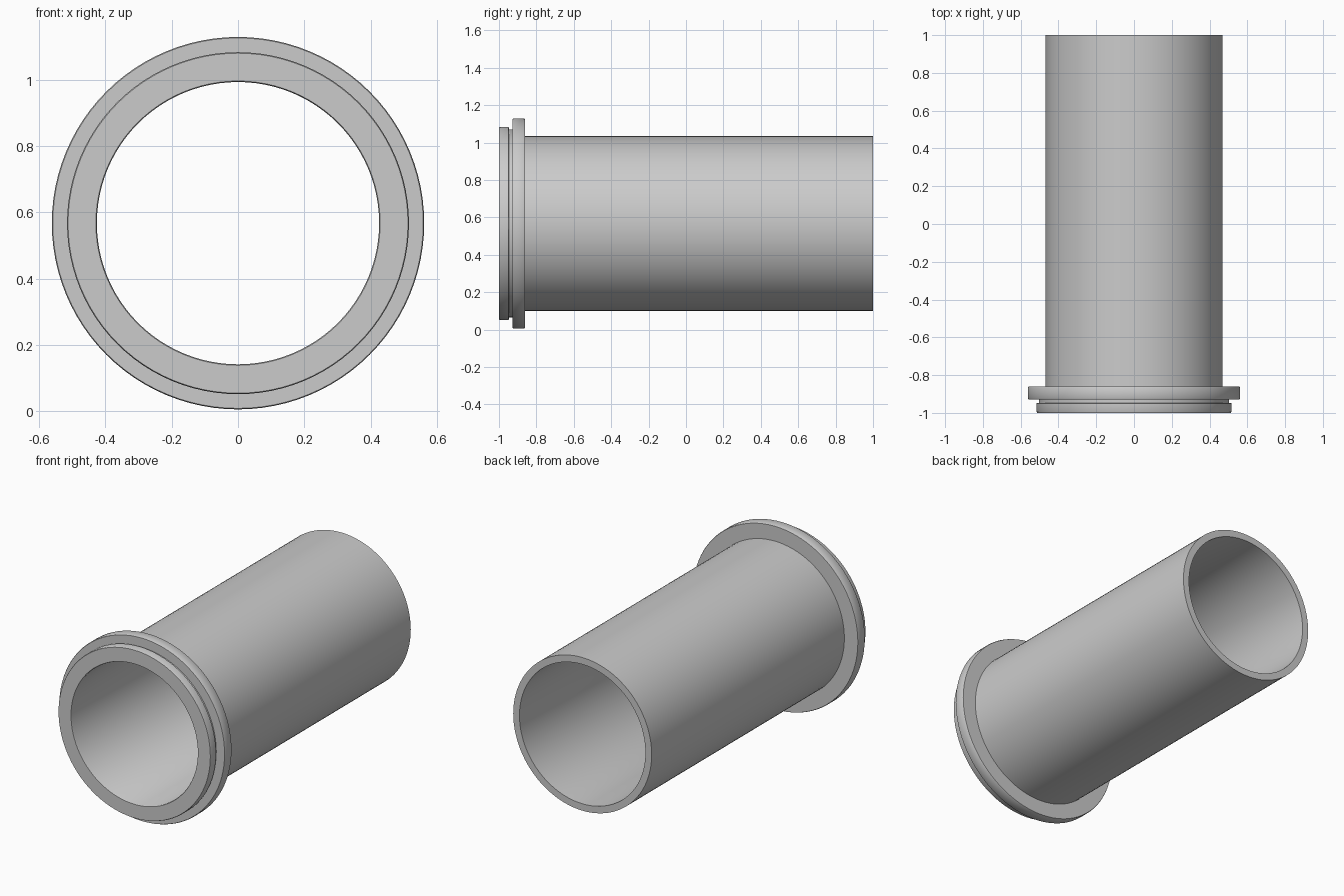
import bpy, bmesh
from math import sin, cos, tau, radians

if "Cube" in bpy.data.objects:
    bpy.data.objects.remove(bpy.data.objects["Cube"])

SEGMENTS = 96
CENTRE_Z = 0.567
C = 0.006  # small chamfer on machined edges


def lathe(name, profile):
    """Revolve a closed (radius, y) profile around the y axis."""
    bm = bmesh.new()
    rings = []
    for i in range(SEGMENTS):
        a = tau * i / SEGMENTS
        rings.append([bm.verts.new((r * sin(a), y, r * cos(a))) for r, y in profile])
    n = len(profile)
    for i in range(SEGMENTS):
        p, q = rings[i], rings[(i + 1) % SEGMENTS]
        for j in range(n):
            k = (j + 1) % n
            bm.faces.new((p[j], p[k], q[k], q[j]))
    bmesh.ops.recalc_face_normals(bm, faces=bm.faces)
    mesh = bpy.data.meshes.new(name)
    bm.to_mesh(mesh)
    bm.free()
    ob = bpy.data.objects.new(name, mesh)
    ob.location.z = CENTRE_Z
    bpy.context.collection.objects.link(ob)
    bpy.context.view_layer.objects.active = ob
    ob.select_set(True)
    bpy.ops.object.shade_smooth_by_angle(angle=radians(30))
    ob.select_set(False)
    return ob


# One turned piece: bore, front lip, groove, flange and long tube
lathe("flanged_tube", [
    (0.426, 1.0), (0.426, -1 + C), (0.426 + C / 2, -1.0),      # bore
    (0.516 - C / 2, -1.0), (0.516, -1 + C),                    # front lip
    (0.516, -0.947 - C / 2), (0.516 - C / 2, -0.947),
    (0.503, -0.947), (0.503, -0.928),                          # groove
    (0.562 - C / 2, -0.928), (0.562, -0.928 + C),              # flange
    (0.562, -0.861 - C), (0.562 - C / 2, -0.861),
    (0.468, -0.861), (0.468, 1.0),                             # tube wall
])
